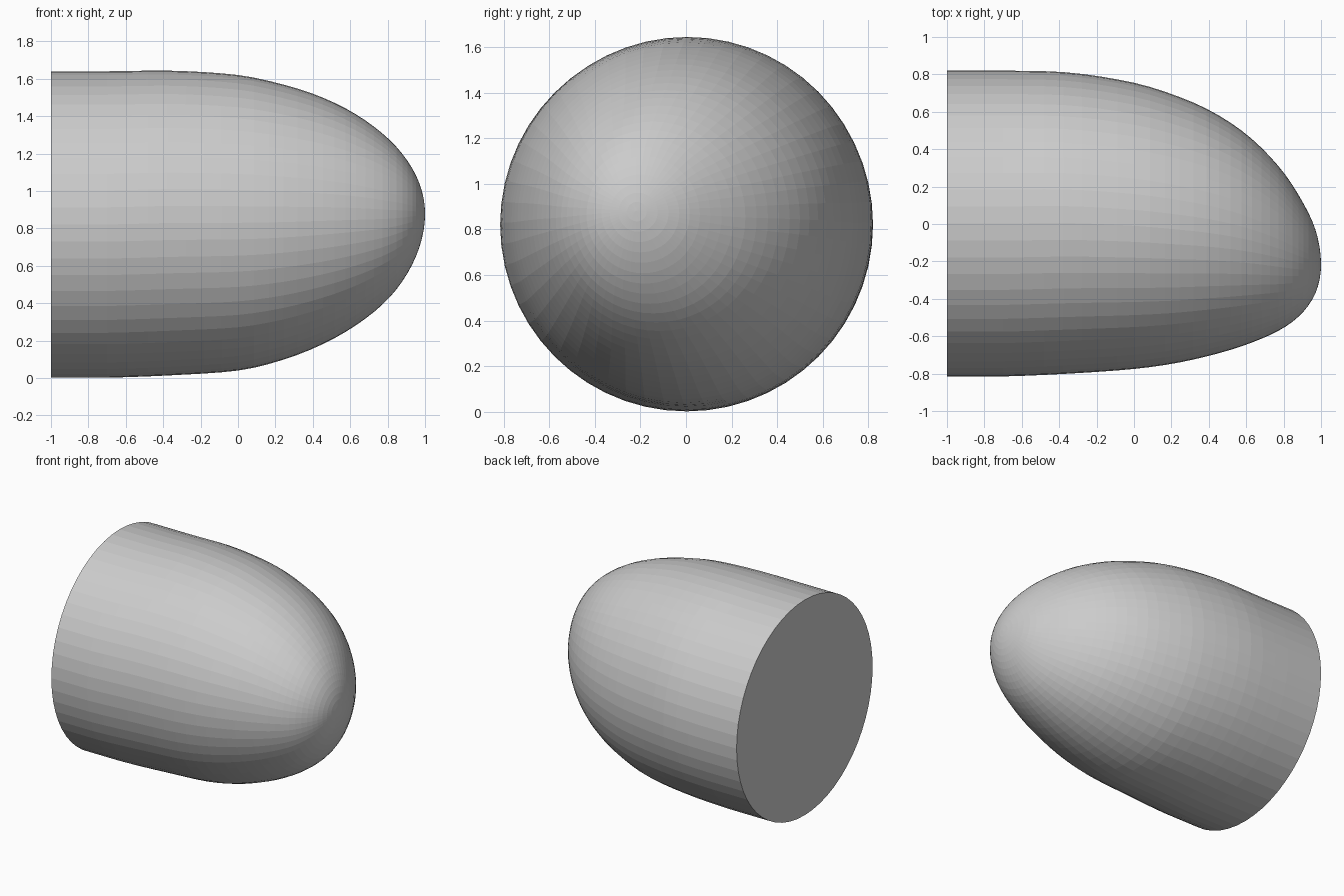
import bpy, bmesh, math

if "Cube" in bpy.data.objects:
    bpy.data.objects.remove(bpy.data.objects["Cube"])

SIDES = 56
RINGS = 30

# Silhouette stations: x, y low, y high, z low, z high
STATIONS = [
    (1.00, -0.22, -0.22, 0.88, 0.88),
    (0.97, -0.37, -0.03, 0.70, 1.04),
    (0.90, -0.475, 0.12, 0.55, 1.17),
    (0.80, -0.555, 0.275, 0.42, 1.283),
    (0.60, -0.645, 0.48, 0.262, 1.428),
    (0.40, -0.705, 0.61, 0.157, 1.52),
    (0.20, -0.748, 0.695, 0.085, 1.58),
    (0.00, -0.775, 0.755, 0.04, 1.62),
    (-0.35, -0.80, 0.81, 0.015, 1.643),
    (-0.70, -0.815, 0.82, 0.002, 1.64),
    (-1.00, -0.815, 0.82, 0.002, 1.64),
]
# The square root keeps the tip round while interpolating
KEYS = [(math.sqrt(1 - s[0]), s[1:]) for s in STATIONS]


def slope(i, k):
    a, b = max(i - 1, 0), min(i + 1, len(KEYS) - 1)
    return (KEYS[b][1][k] - KEYS[a][1][k]) / (KEYS[b][0] - KEYS[a][0])


def section(u):
    """Smoothly interpolated limits of the cross-section at u."""
    i = 0
    while i < len(KEYS) - 2 and u > KEYS[i + 1][0]:
        i += 1
    h = KEYS[i + 1][0] - KEYS[i][0]
    t = (u - KEYS[i][0]) / h
    return [(2*t**3 - 3*t**2 + 1) * KEYS[i][1][k] + (t**3 - 2*t**2 + t) * h * slope(i, k)
            + (3*t**2 - 2*t**3) * KEYS[i + 1][1][k] + (t**3 - t**2) * h * slope(i + 1, k)
            for k in range(4)]


# Rounded nose with an offset tip, lofted from elliptical rings
bm = bmesh.new()
tip = bm.verts.new((1, -0.22, 0.88))
rings = []
us = [math.sqrt(1.7) * (j + 1) / RINGS for j in range(RINGS)] + [math.sqrt(2)]
for u in us:
    y0, y1, z0, z1 = section(u)
    rings.append([bm.verts.new((1 - u * u,
                                (y0 + y1) / 2 + (y1 - y0) / 2 * math.cos(a),
                                (z0 + z1) / 2 + (z1 - z0) / 2 * math.sin(a)))
                  for a in (2 * math.pi * n / SIDES for n in range(SIDES))])
for n in range(SIDES):
    m = (n + 1) % SIDES
    bm.faces.new((tip, rings[0][n], rings[0][m]))
    for r, s in zip(rings, rings[1:]):
        bm.faces.new((r[n], s[n], s[m], r[m]))

# Flat back end
bm.faces.new(rings[-1])
bmesh.ops.recalc_face_normals(bm, faces=bm.faces)

mesh = bpy.data.meshes.new("nose_cone")
bm.to_mesh(mesh)
bm.free()
bpy.context.collection.objects.link(bpy.data.objects.new("nose_cone", mesh))
